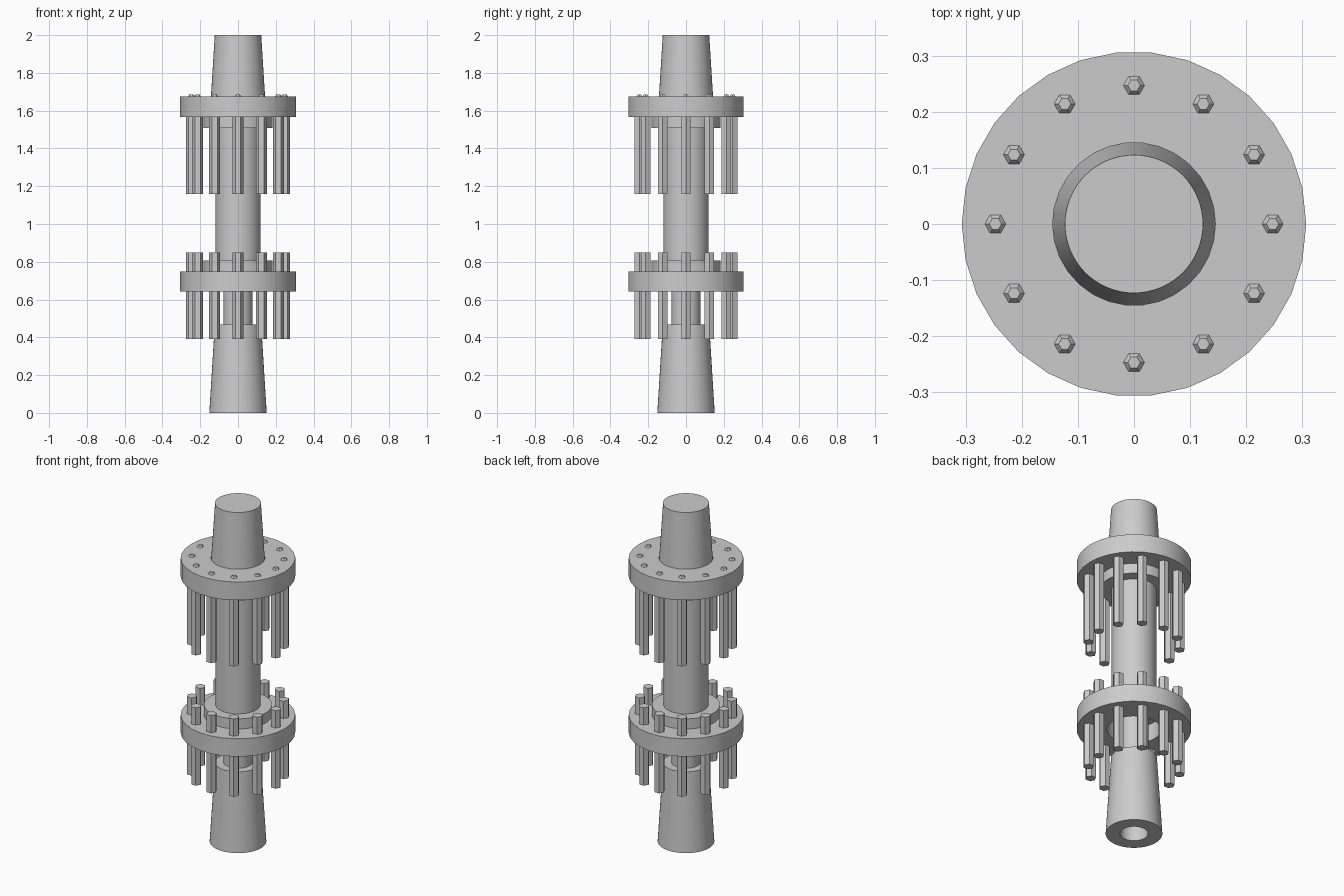
import bpy, math

if "Cube" in bpy.data.objects:
    bpy.data.objects.remove(bpy.data.objects["Cube"])

grey = bpy.data.materials.new("plain_grey")
grey.diffuse_color = (0.6, 0.6, 0.6, 1)
grey.use_nodes = True
grey.node_tree.nodes["Principled BSDF"].inputs["Base Color"].default_value = grey.diffuse_color


def lathe(name, profile, sides, centre=(0, 0), closed=False, smooth=True):
    """Spin (radius, z) points around a vertical axis; radius 0 makes a pole."""
    verts, rings, faces = [], [], []
    for r, z in profile:
        if r == 0:
            rings.append([len(verts)] * sides)
            verts.append((centre[0], centre[1], z))
        else:
            rings.append(list(range(len(verts), len(verts) + sides)))
            for i in range(sides):
                a = 2 * math.pi * i / sides
                verts.append((centre[0] + r * math.cos(a),
                              centre[1] + r * math.sin(a), z))
    pairs = list(zip(rings, rings[1:]))
    if closed:
        pairs.append((rings[-1], rings[0]))
    for a, b in pairs:
        for i in range(sides):
            j = (i + 1) % sides
            quad = [a[i], a[j], b[j], b[i]]
            faces.append(list(dict.fromkeys(quad)))
    mesh = bpy.data.meshes.new(name)
    mesh.from_pydata(verts, [], faces)
    mesh.materials.append(grey)
    obj = bpy.data.objects.new(name, mesh)
    bpy.context.collection.objects.link(obj)
    if smooth:
        bpy.ops.object.select_all(action='DESELECT')
        obj.select_set(True)
        bpy.context.view_layer.objects.active = obj
        bpy.ops.object.shade_smooth_by_angle(angle=math.radians(30))
    return obj


def cylinder(name, r, z0, z1, sides=64, r_top=None):
    top = r if r_top is None else r_top
    return lathe(name, [(0, z0), (r, z0), (top, z1), (0, z1)], sides)


# tapered ends: the lower one is bored out
lathe("lower_taper", [(0.075, 0), (0.152, 0), (0.123, 0.467), (0.075, 0.467)],
      64, closed=True)
cylinder("upper_taper", 0.152, 1.533, 2.0, r_top=0.123)

# centre shafts
cylinder("lower_pipe", 0.077, 0.465, 0.76)
cylinder("main_shaft", 0.12, 0.79, 1.53)

# flange rings and their hubs
for name, z0, z1 in (("lower_flange", 0.643, 0.748), ("upper_flange", 1.567, 1.675)):
    lathe(name, [(0.145, z0), (0.307, z0), (0.307, z1), (0.145, z1)], 30, closed=True)
cylinder("lower_hub", 0.182, 0.745, 0.808)
cylinder("upper_hub", 0.182, 1.507, 1.57)

# two rings of twelve hexagonal bolts; upper ones have chamfered tips
for i in range(12):
    a = math.pi * i / 6
    c = (0.247 * math.cos(a), 0.247 * math.sin(a))
    lathe(f"lower_bolt_{i}", [(0, 0.39), (0.029, 0.39), (0.029, 0.85), (0, 0.85)],
          6, c, smooth=False)
    lathe(f"upper_bolt_{i}", [(0, 1.16), (0.029, 1.16), (0.029, 1.662),
                              (0.011, 1.685), (0, 1.685)], 6, c, smooth=False)
